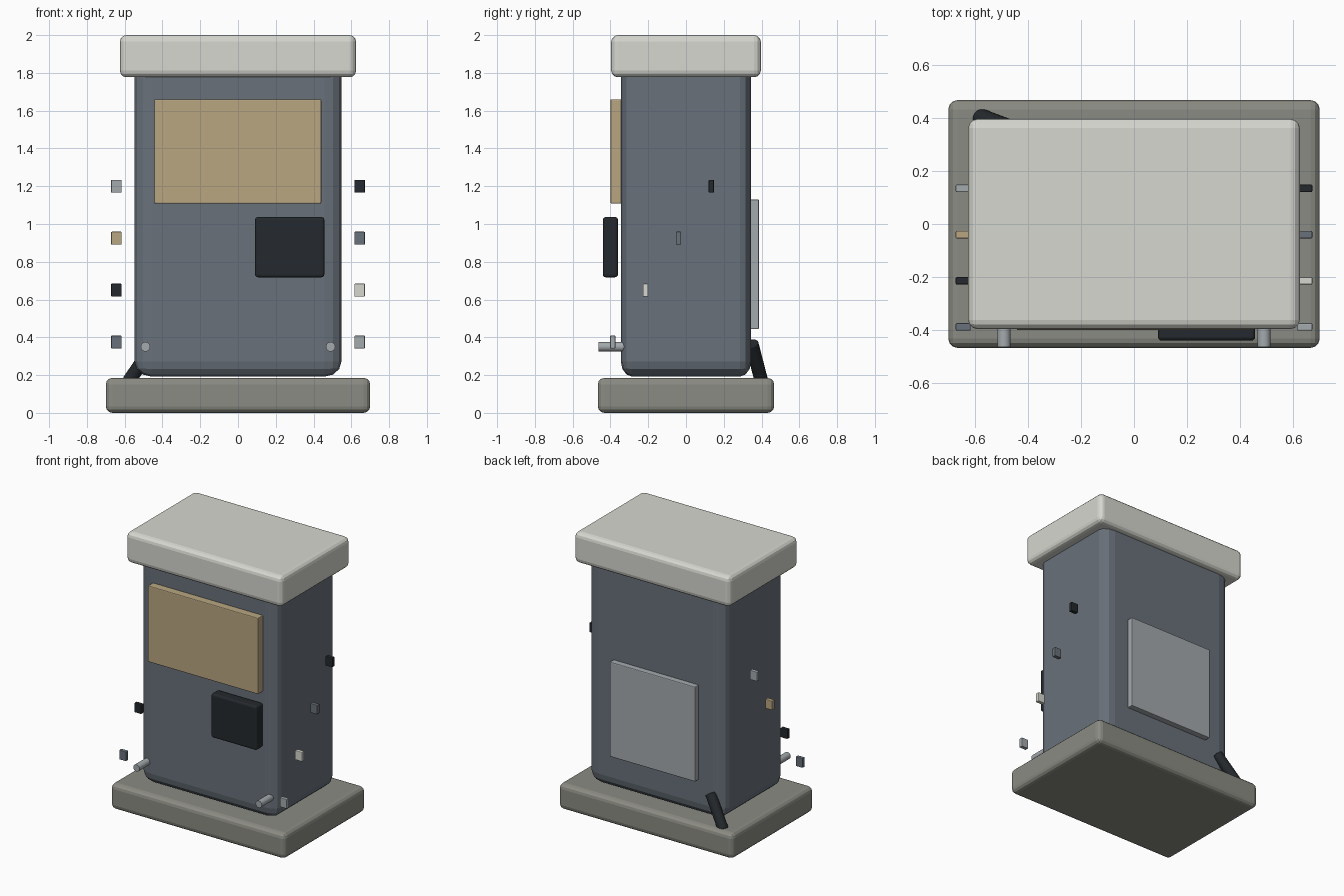
import bpy
from mathutils import Vector

if "Cube" in bpy.data.objects:
    bpy.data.objects.remove(bpy.data.objects["Cube"])


def material(name, rgb):
    m = bpy.data.materials.new(name)
    m.diffuse_color = (*rgb, 1)
    m.use_nodes = True
    m.node_tree.nodes["Principled BSDF"].inputs["Base Color"].default_value = m.diffuse_color
    return m


STONE = material("stone", (0.26, 0.26, 0.23))
SLATE = material("slate", (0.14, 0.165, 0.195))
CREAM = material("cream", (0.68, 0.68, 0.63))
TAN = material("tan", (0.48, 0.38, 0.22))
BLACK = material("black", (0.018, 0.022, 0.026))
STEEL = material("steel", (0.37, 0.40, 0.42))


def box(name, lo, hi, mat, bevel, segments=3, stretch=(1, 1, 1)):
    """Bevelled box between two corners; stretch makes the bevel uneven per axis."""
    bpy.ops.mesh.primitive_cube_add(size=1, location=[(a + b) / 2 for a, b in zip(lo, hi)])
    ob = bpy.context.object
    ob.name = name
    for v in ob.data.vertices:
        v.co = Vector([c * (b - a) / s for c, a, b, s in zip(v.co, lo, hi, stretch)])
    ob.scale = stretch
    mod = ob.modifiers.new("edges", 'BEVEL')
    mod.width = bevel
    mod.segments = segments
    ob.data.materials.append(mat)
    return ob


def rod(name, start, end, radius, mat, bevel=0.0):
    """Round bar between two points."""
    start, end = Vector(start), Vector(end)
    d = end - start
    bpy.ops.mesh.primitive_cylinder_add(vertices=24, radius=radius, depth=d.length,
                                        location=(start + end) / 2)
    ob = bpy.context.object
    ob.name = name
    ob.rotation_euler = d.to_track_quat('Z', 'Y').to_euler()
    ob.data.materials.append(mat)
    bpy.ops.object.shade_smooth_by_angle()
    if bevel:
        mod = ob.modifiers.new("edges", 'BEVEL')
        mod.width = bevel
        mod.segments = 2
    return ob


# Main stack: plinth, cabinet and roof cap
box("plinth", (-0.70, -0.467, 0), (0.70, 0.467, 0.185), STONE, 0.035)
box("cabinet", (-0.548, -0.345, 0.192), (0.548, 0.345, 1.87), SLATE, 0.06, 3, (1.5, 1, 1.35))
box("roof_cap", (-0.625, -0.396, 1.777), (0.625, 0.396, 2.0), CREAM, 0.035)

# Panels on the front and back
box("front_panel", (-0.443, -0.40, 1.108), (0.441, -0.34, 1.66), TAN, 0.006, 2)
box("control_box", (0.09, -0.44, 0.718), (0.457, -0.36, 1.037), BLACK, 0.015)
box("back_panel", (-0.342, 0.335, 0.443), (0.342, 0.386, 1.13), STEEL, 0.006, 2)

# Front pegs
for side, x in (("left", -0.49), ("right", 0.49)):
    rod("front_peg_" + side, (x, -0.463, 0.35), (x, -0.30, 0.35), 0.025, STEEL)

# Descending row of small tabs on each side
left = (STEEL, TAN, BLACK, SLATE)
right = (BLACK, SLATE, CREAM, STEEL)
for side, x, mats in (("left", -0.644, left), ("right", 0.644, right)):
    for i, mat in enumerate(mats):
        y, z = 0.134 - 0.174 * i, 1.2 - 0.275 * i
        box(f"side_tab_{side}_{i + 1}", (x - 0.028, y - 0.014, z - 0.034),
            (x + 0.028, y + 0.014, z + 0.034), mat, 0.004, 2)

# Slanted cable at the back left corner
rod("back_cable", (-0.58, 0.40, 0.165), (-0.44, 0.347, 0.37), 0.036, BLACK, 0.006)
